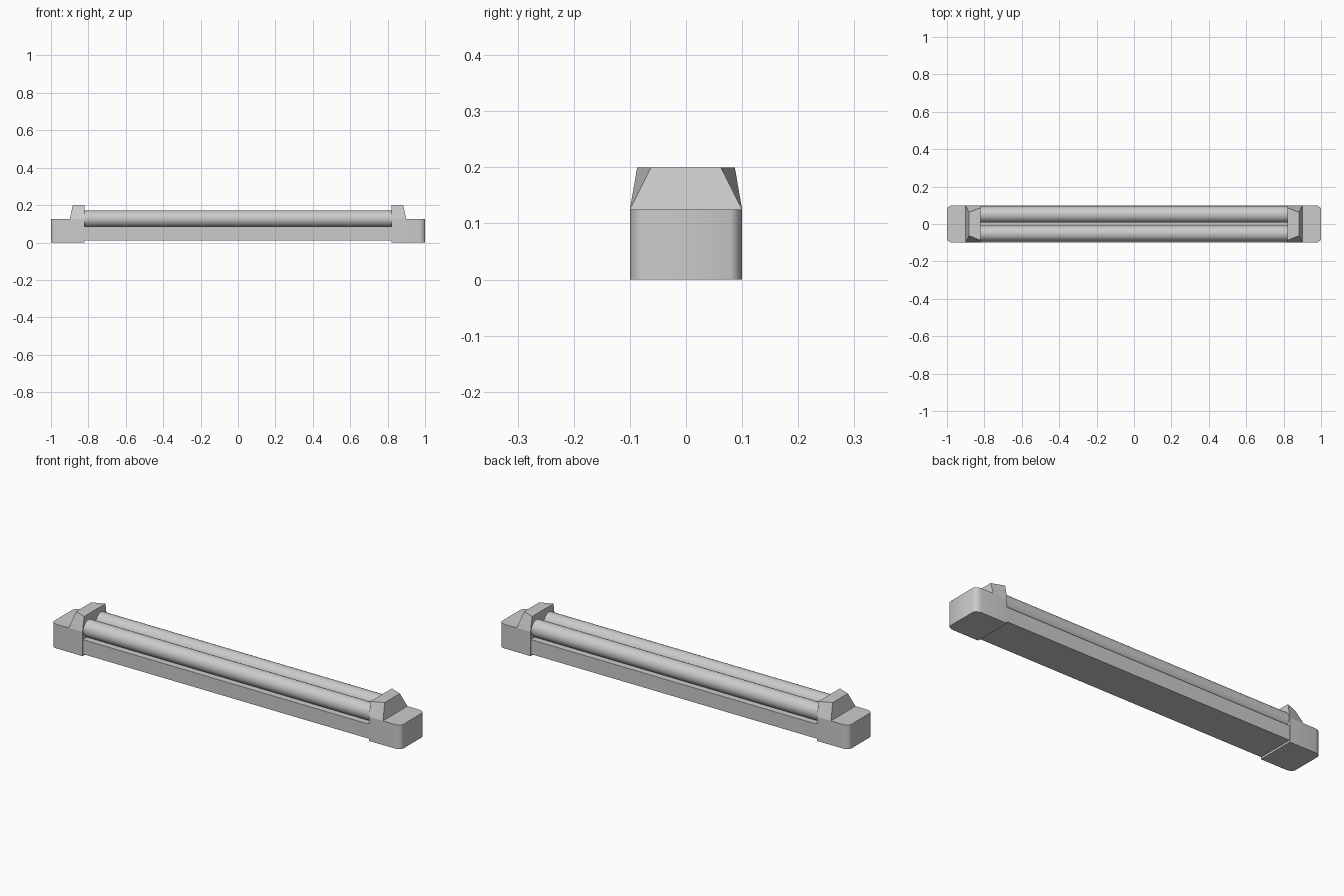
import bpy, bmesh, math

if "Cube" in bpy.data.objects:
    bpy.data.objects.remove(bpy.data.objects["Cube"])


def finish(bm, name, mirror=None, smooth=None):
    bmesh.ops.recalc_face_normals(bm, faces=bm.faces)
    mesh = bpy.data.meshes.new(name)
    bm.to_mesh(mesh)
    bm.free()
    ob = bpy.data.objects.new(name, mesh)
    bpy.context.collection.objects.link(ob)
    if mirror is not None:
        mod = ob.modifiers.new("Mirror", "MIRROR")
        mod.use_axis = [i == mirror for i in range(3)]
        mod.use_clip = False
        mod.use_mirror_merge = False
    if smooth:
        bpy.ops.object.select_all(action="DESELECT")
        ob.select_set(True)
        bpy.context.view_layer.objects.active = ob
        bpy.ops.object.shade_smooth_by_angle(angle=math.radians(smooth))
    return ob


def loft(bm, lower, upper, z0, z1):
    """Closed solid between two outlines with equal point counts."""
    a = [bm.verts.new((x, y, z0)) for x, y in lower]
    b = [bm.verts.new((x, y, z1)) for x, y in upper]
    bm.faces.new(a)
    bm.faces.new(b)
    for i in range(len(a)):
        j = (i + 1) % len(a)
        bm.faces.new((a[i], a[j], b[j], b[i]))


def outline(half):
    """Complete a +y half outline with its -y reflection."""
    return half + [(x, -y) for x, y in reversed(half)]


# long housing under the tubes
bm = bmesh.new()
rail = outline([(-0.825, 0.098), (0.825, 0.098)])
rail = [(-0.825, -0.098), (0.825, -0.098), (0.825, 0.098), (-0.825, 0.098)]
loft(bm, rail, rail, 0.01, 0.085)
finish(bm, "base_housing")

# pair of tubes
bm = bmesh.new()
R = 0.0435
rings = []
for x in (-0.83, 0.83):
    rings.append([bm.verts.new((x, 0.051 + R * math.cos(t), 0.127 + R * math.sin(t)))
                  for t in (2 * math.pi * i / 32 for i in range(32))])
for i in range(32):
    j = (i + 1) % 32
    bm.faces.new((rings[0][i], rings[0][j], rings[1][j], rings[1][i]))
for ring in rings:
    bm.faces.new(ring)
finish(bm, "tubes", mirror=1, smooth=35)

# end caps: rounded block with a tapered tube holder on top
bm = bmesh.new()
block = outline([(0.82, 0.1), (0.968, 0.1), (0.983, 0.097), (0.995, 0.089), (1.0, 0.079)])
loft(bm, block, block, 0, 0.125)
finish(bm, "end_caps", mirror=0, smooth=40)

bm = bmesh.new()
loft(bm, outline([(0.82, 0.1), (0.90, 0.1)]),
     outline([(0.82, 0.087), (0.883, 0.062)]), 0.125, 0.2)
finish(bm, "tube_holders", mirror=0)
